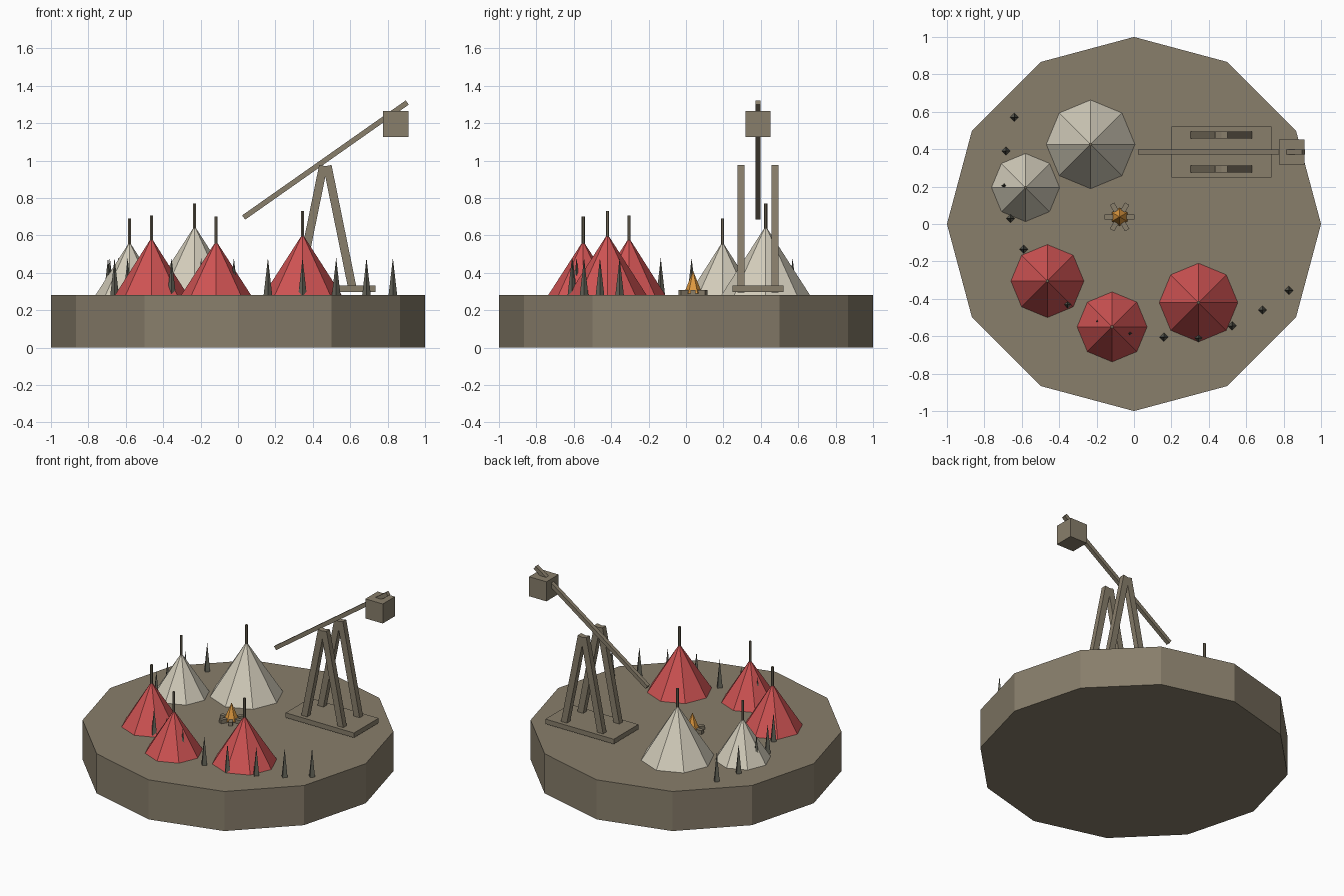
import bpy
from math import pi, cos, sin, radians
from mathutils import Vector

if "Cube" in bpy.data.objects:
    bpy.data.objects.remove(bpy.data.objects["Cube"])

GROUND = 0.28


def material(name, r, g, b):
    """Flat colour from 0-255 display values, stored as linear."""
    linear = [((c / 255 + 0.055) / 1.055) ** 2.4 for c in (r, g, b)] + [1]
    mat = bpy.data.materials.new(name)
    mat.use_nodes = True
    mat.diffuse_color = linear
    mat.node_tree.nodes["Principled BSDF"].inputs["Base Color"].default_value = linear
    return mat


earth = material("earth brown", 136, 126, 107)
pole_wood = material("dark pole wood", 108, 100, 84)
stake_grey = material("stake grey", 102, 101, 90)
red = material("red canvas", 207, 83, 83)
cream = material("cream canvas", 211, 205, 187)
orange = material("flame orange", 224, 154, 64)


def finish(name, mat):
    ob = bpy.context.object
    ob.name = name
    ob.data.name = name
    ob.data.materials.append(mat)
    return ob


def cone(name, mat, x, y, z0, z1, radius, sides, top=0.0, turn=0.0):
    bpy.ops.mesh.primitive_cone_add(
        vertices=sides, radius1=radius, radius2=top, depth=z1 - z0,
        location=(x, y, (z0 + z1) / 2), rotation=(0, 0, turn))
    return finish(name, mat)


def box(name, mat, center, size, tilt=0.0, turn=0.0):
    bpy.ops.mesh.primitive_cube_add(size=1, location=center, rotation=(0, tilt, turn))
    ob = finish(name, mat)
    ob.scale = size
    return ob


def beam(name, mat, start, end, width, thick):
    """Square-ended beam between two points in a plane of constant y."""
    a, b = Vector(start), Vector(end)
    d = b - a
    ob = box(name, mat, (a + b) / 2, (thick, width, d.length))
    ob.rotation_euler = (0, Vector((d.z, d.x)).angle_signed(Vector((1, 0))), 0)
    return ob


# Twelve-sided ground slab
cone("ground_slab", earth, 0, 0, 0, GROUND, 1, 12, top=1)

# Tents with centre poles: x, y, radius, apex, pole top, canvas
tents = [
    ("large_cream_tent", -0.232, 0.426, 0.237, 0.65, 0.77, cream),
    ("small_cream_tent", -0.58, 0.195, 0.182, 0.565, 0.69, cream),
    ("left_red_tent", -0.463, -0.305, 0.195, 0.587, 0.705, red),
    ("middle_red_tent", -0.117, -0.55, 0.187, 0.57, 0.70, red),
    ("right_red_tent", 0.345, -0.42, 0.21, 0.607, 0.73, red),
]
for name, x, y, radius, apex, top, canvas in tents:
    cone(name, canvas, x, y, GROUND, apex, radius, 8)
    cone(name + "_pole", pole_wood, x, y, GROUND, top, 0.009, 6, top=0.009)

# Arc of sharpened stakes
stakes = [(-0.64, 0.57), (-0.685, 0.39), (-0.695, 0.205), (-0.66, 0.03),
          (-0.59, -0.135), (-0.485, -0.29), (-0.355, -0.43), (-0.197, -0.52),
          (-0.022, -0.585), (0.16, -0.605), (0.345, -0.61), (0.525, -0.545),
          (0.687, -0.46), (0.828, -0.355)]
for i, (x, y) in enumerate(stakes):
    cone(f"stake_{i + 1}", stake_grey, x, y, GROUND, 0.48, 0.023, 4)

# Campfire: ring of logs around a flame
fx, fy = -0.077, 0.038
for i in range(6):
    a = i * pi / 3
    box(f"fire_log_{i + 1}", earth, (fx + 0.055 * cos(a), fy + 0.055 * sin(a), 0.293),
        (0.052, 0.027, 0.027), turn=a)
cone("flame", orange, fx, fy, 0.29, 0.41, 0.048, 6)

# Siege engine: plate, two A-frames, throwing arm and counterweight
ex, ey = 0.467, 0.385
box("engine_base", earth, (ex, ey, 0.314), (0.535, 0.275, 0.034))
for side, dy in (("front", -0.091), ("back", 0.091)):
    for end, s in (("left", 1), ("right", -1)):
        beam(f"{side}_{end}_leg", earth, (ex + s * 0.148, ey + dy, 0.30),
             (ex + s * 0.011, ey + dy, 0.972), 0.038, 0.045)
beam("throwing_arm", earth, (0.03, ey, 0.695), (0.905, ey, 1.31), 0.028, 0.028)
box("counterweight", earth, (0.843, ey, 1.195), (0.136, 0.136, 0.138))
